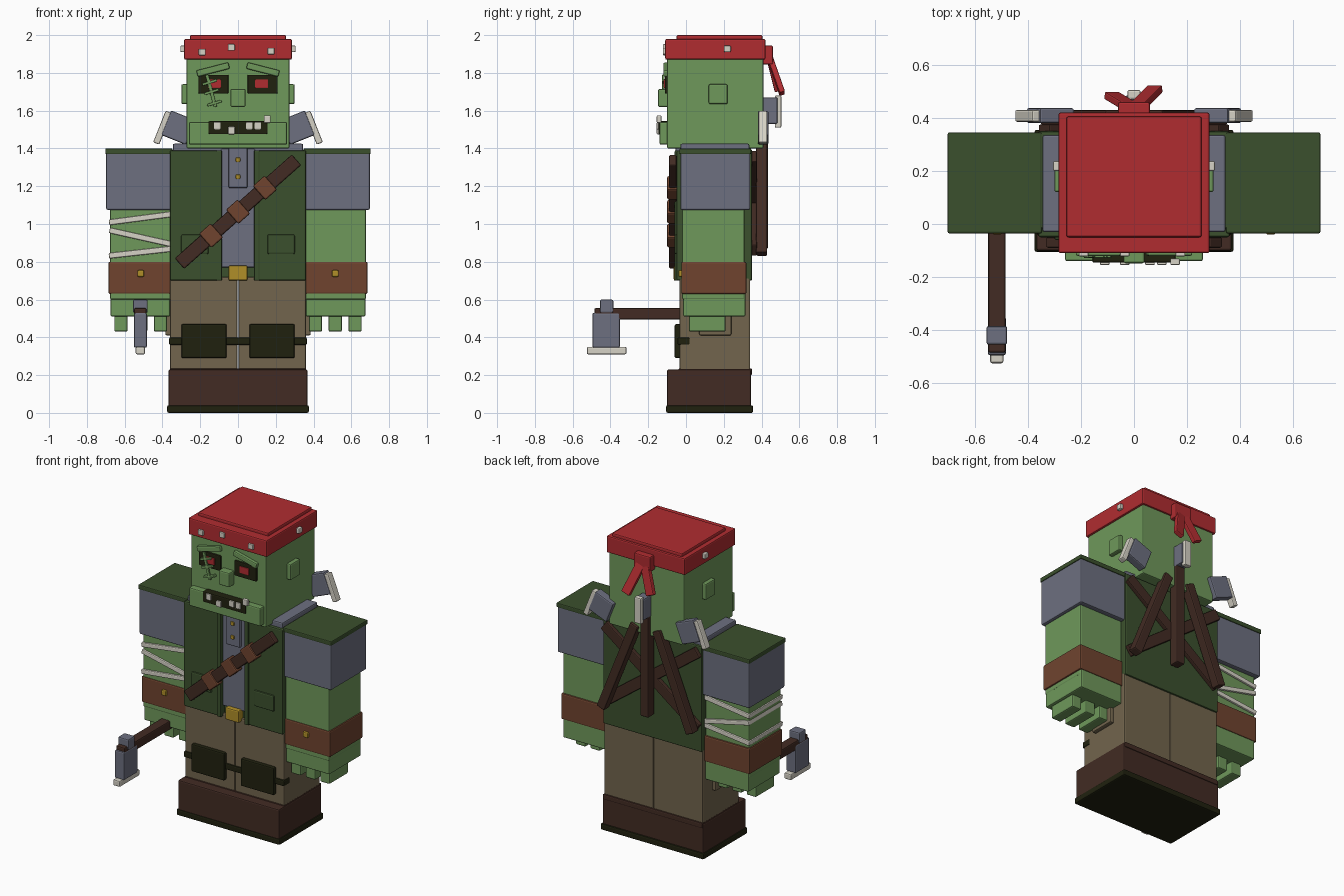
import bpy
import bmesh
from mathutils import Matrix, Vector

default_cube = bpy.data.objects.get("Cube")
if default_cube:
    bpy.data.objects.remove(default_cube, do_unlink=True)


def material(name, hex_code):
    def linear(c):
        return c / 12.92 if c <= .04045 else ((c + .055) / 1.055) ** 2.4
    colour = [linear(int(hex_code[i:i + 2], 16) / 255) for i in (0, 2, 4)] + [1]
    mat = bpy.data.materials.new(name)
    mat.use_nodes = True
    mat.diffuse_color = colour
    mat.node_tree.nodes["Principled BSDF"].inputs["Base Color"].default_value = colour
    return mat


skin = material("skin green", "6F985B")
cloth = material("jacket green", "3B502D")
steel = material("steel grey", "6D7080")
leather = material("leather brown", "70442F")
wood = material("dark brown", "422B23")
tan = material("trouser tan", "72654D")
black = material("near black", "20210F")
red = material("bandana red", "B02C30")
bone = material("bone white", "D6D2C6")
gold = material("brass gold", "B08F28")


def block(name, mat, size, matrix):
    """Slightly bevelled block of the given size."""
    mesh = bpy.data.meshes.new(name)
    bm = bmesh.new()
    bmesh.ops.create_cube(bm, size=1)
    bmesh.ops.scale(bm, vec=size, verts=bm.verts)
    bm.to_mesh(mesh)
    bm.free()
    mesh.materials.append(mat)
    obj = bpy.data.objects.new(name, mesh)
    bpy.context.collection.objects.link(obj)
    obj.matrix_world = matrix
    bevel = obj.modifiers.new("soft edges", "BEVEL")
    bevel.width = min(.008, min(size) * .2)
    bevel.segments = 2
    return obj


def box(name, mat, low, high, front, back, wide, mid=0, tilt=0, pair=False):
    """Block by its limits; pair adds the mirrored one on the right."""
    size = Vector((wide, back - front, high - low))
    for side, prefix in ((1, "left_"), (-1, "right_")) if pair else ((1, ""),):
        centre = Vector((mid * side, (front + back) / 2, (low + high) / 2))
        turn = Matrix.Rotation(tilt * side, 4, "Y")
        block(prefix + name, mat, size, Matrix.Translation(centre) @ turn)


def bar(name, mat, start, end, width, depth):
    """Block running from one point to another."""
    start, end = Vector(start), Vector(end)
    along = (end - start).normalized()
    across = Vector((0, 1, 0)).cross(along).normalized()
    turn = Matrix((across, along.cross(across), along)).transposed().to_4x4()
    block(name, mat, Vector((width, depth, (end - start).length)),
          Matrix.Translation((start + end) / 2) @ turn)


# Boots and trousers
box("sole", black, low=0, high=.04, front=-.105, back=.355, wide=.75)
box("boots", wood, low=.02, high=.23, front=-.1, back=.345, wide=.735)
box("boot_rim", wood, low=.2, high=.235, front=-.04, back=.35, wide=.725)
box("leg", tan, low=.2, high=.72, front=-.035, back=.34, wide=.358, mid=.181, pair=True)
box("leg_pocket", tan, low=.41, high=.52, front=.07, back=.24, wide=.04, mid=.365, pair=True)
box("knee_strap", black, low=.36, high=.4, front=-.045, back=.02, wide=.73)
box("knee_pad", black, low=.29, high=.47, front=-.06, back=0, wide=.24, mid=.18, pair=True)

# Jacket, shirt and collar
box("jacket", cloth, low=.7, high=1.395, front=-.02, back=.35, wide=.72)
box("jacket_panel", cloth, low=.7, high=1.39, front=-.05, back=.1, wide=.27, mid=.225, pair=True)
box("lapel", cloth, low=.7, high=1.39, front=-.06, back=0, wide=.03, mid=.1, pair=True)
box("jacket_pocket", cloth, low=.84, high=.945, front=-.06, back=0, wide=.145, mid=.228, pair=True)
box("shirt", steel, low=.77, high=1.4, front=-.035, back=0, wide=.18)
box("placket", steel, low=1.19, high=1.41, front=-.055, back=0, wide=.1)
box("collar", steel, low=1.38, high=1.425, front=-.03, back=.335, wide=.69)
box("buckle", gold, low=.7, high=.78, front=-.065, back=0, wide=.1)
for height in (1.25, 1.34):
    box("shirt_button", gold, height - .012, height + .012, front=-.065, back=-.04, wide=.024)

# Bandolier with pouches
slope = Vector((.62, 0, .55))
middle = Vector((0, -.07, 1.065))
bar("bandolier", wood, middle - slope / 2, middle + slope / 2, width=.075, depth=.04)
for step in (-.23, 0, .23):
    centre = middle + slope * step
    bar("bandolier_pouch", leather, centre - slope * .05, centre + slope * .05, width=.1, depth=.06)

# Arms
box("sleeve", steel, low=1.075, high=1.38, front=-.03, back=.34, wide=.345, mid=.525, pair=True)
box("shoulder_cap", cloth, low=1.37, high=1.4, front=-.035, back=.345, wide=.355, mid=.525, pair=True)
box("forearm", skin, low=.6, high=1.1, front=-.02, back=.31, wide=.32, mid=.517, pair=True)
box("cuff", leather, low=.63, high=.8, front=-.025, back=.32, wide=.335, mid=.518, pair=True)
box("cuff_stud", gold, low=.72, high=.756, front=-.04, back=0, wide=.036, mid=.515, pair=True)
box("hand", skin, low=.51, high=.64, front=-.015, back=.315, wide=.315, mid=.517, pair=True)
for offset in (-.105, 0, .105):
    box("finger", skin, low=.43, high=.53, front=.015, back=.21, wide=.07, mid=.515 + offset, pair=True)
for height, tilt in ((1.03, -.13), (.93, .22), (.85, -.11)):
    box("bandage", bone, height - .015, height + .015, front=-.032, back=.322,
        wide=.335, mid=-.517, tilt=tilt)

# Hammer held in the right hand
grip = -.517
box("hammer_handle", wood, low=.495, high=.555, front=-.485, back=.15, wide=.065, mid=grip)
box("hammer_head", steel, low=.345, high=.53, front=-.495, back=-.35, wide=.068, mid=grip)
box("hammer_nub", steel, low=.53, high=.6, front=-.455, back=-.385, wide=.078, mid=grip)
box("hammer_face", bone, low=.31, high=.35, front=-.525, back=-.315, wide=.05, mid=grip)

# Crossed straps and three hammers on the back
for side, prefix in ((1, "left_"), (-1, "right_")):
    bar(prefix + "back_strap", wood, (side * .34, .36, 1.36), (-side * .34, .36, .86), width=.07, depth=.03)
    bar(prefix + "back_handle", wood, (side * .08, .4, 1.45), (side * .325, .4, .84), width=.06, depth=.06)
box("back_handle", wood, low=.87, high=1.55, front=.37, back=.435, wide=.06)
box("back_hammer_head", steel, low=1.53, high=1.67, front=.4, back=.485, wide=.065)
box("back_hammer_face", bone, low=1.51, high=1.68, front=.47, back=.505, wide=.05)
box("back_hammer_head", steel, low=1.44, high=1.58, front=.38, back=.437, wide=.14,
    mid=.315, tilt=-.38, pair=True)
box("back_hammer_face", bone, low=1.42, high=1.6, front=.385, back=.43, wide=.035,
    mid=.4, tilt=-.38, pair=True)

# Head
box("head", skin, low=1.4, high=1.9, front=-.1, back=.41, wide=.545)
box("ear", skin, low=1.635, high=1.74, front=.12, back=.22, wide=.05, mid=.275, pair=True)
box("jaw", skin, low=1.42, high=1.54, front=-.14, back=-.08, wide=.52)
box("nose", skin, low=1.62, high=1.715, front=-.148, back=-.08, wide=.08)
box("mouth", black, low=1.475, high=1.545, front=-.146, back=-.08, wide=.315)
for x, height in ((-.11, 1.52), (-.035, 1.495), (.06, 1.52), (.105, 1.52), (.155, 1.555)):
    box("tooth", bone, height - .02, height + .02, front=-.155, back=-.13, wide=.036, mid=x)
box("eye_socket", black, low=1.69, high=1.79, front=-.112, back=-.08, wide=.16, mid=.13, pair=True)
box("eye", red, low=1.72, high=1.765, front=-.118, back=-.1, wide=.07, mid=.125, pair=True)
box("brow", skin, low=1.8, high=1.835, front=-.12, back=-.08, wide=.175, mid=.132, tilt=.25, pair=True)

# Stitched scar across the right eye
bar("scar", skin, (-.165, -.12, 1.79), (-.12, -.12, 1.62), width=.018, depth=.012)
for x, height in ((-.15, 1.75), (-.14, 1.7), (-.125, 1.64)):
    box("scar_stitch", skin, height - .007, height + .007, front=-.128, back=-.1,
        wide=.08, mid=x, tilt=-.3)

# Bandana with studs, knot and tails
box("bandana", red, low=1.87, high=1.98, front=-.11, back=.42, wide=.57)
box("bandana_crown", red, low=1.96, high=2, front=-.05, back=.405, wide=.51)
for x, height in ((-.19, 1.91), (-.035, 1.935), (.175, 1.915)):
    box("bandana_stud", bone, height - .017, height + .017, front=-.122, back=-.1, wide=.036, mid=x)
box("side_stud", bone, low=1.91, high=1.945, front=.2, back=.237, wide=.03, mid=.29, pair=True)
box("knot", red, low=1.845, high=1.945, front=.4, back=.46, wide=.12)
bar("left_tail", red, (.01, .44, 1.89), (.08, .51, 1.69), width=.06, depth=.03)
bar("right_tail", red, (-.01, .44, 1.89), (-.085, .485, 1.71), width=.06, depth=.03)
